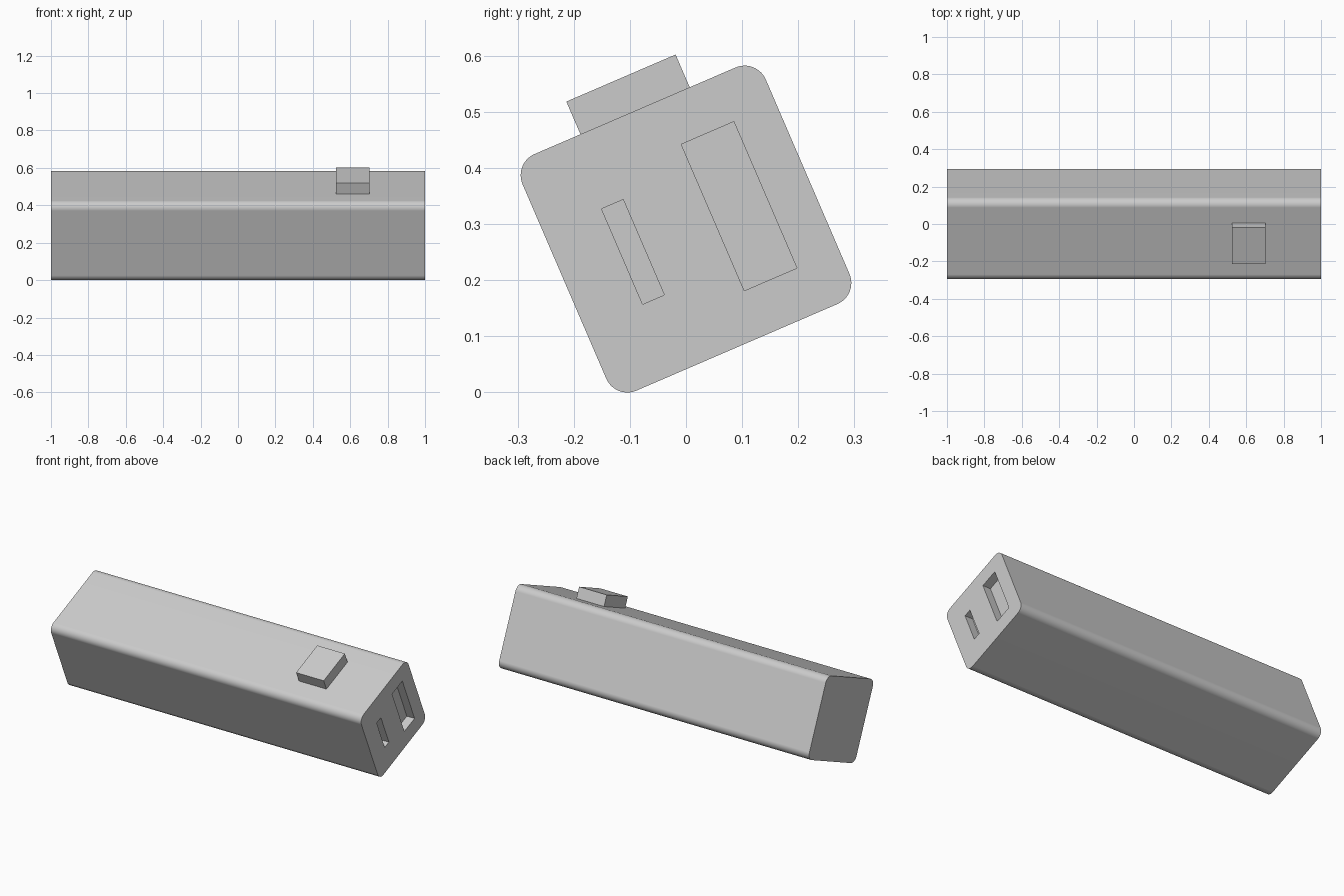
import bpy
import bmesh
from math import radians

if "Cube" in bpy.data.objects:
    bpy.data.objects.remove(bpy.data.objects["Cube"], do_unlink=True)

TILT = radians(23.3)
CENTRE_Z = 0.291
WIDTH, HEIGHT, RADIUS = 0.472, 0.459, 0.041
SLOT_DEPTH = 0.05

grey = bpy.data.materials.new("plain grey")
grey.use_nodes = True
colour = (0.6, 0.6, 0.6, 1)
grey.diffuse_color = colour
grey.node_tree.nodes["Principled BSDF"].inputs["Base Color"].default_value = colour


def box(name, xs, ys, zs, radius=0):
    """Box between limits in the tilted frame, with optional rounded long edges."""
    bm = bmesh.new()
    bmesh.ops.create_cube(bm, size=1)
    for v in bm.verts:
        v.co = [lim[0] if c < 0 else lim[1] for c, lim in zip(v.co, (xs, ys, zs))]
    if radius:
        long_edges = [e for e in bm.edges
                      if abs(e.verts[0].co.x - e.verts[1].co.x) > 0.1]
        bmesh.ops.bevel(bm, geom=long_edges, offset=radius, segments=12,
                        profile=0.5, affect='EDGES')
    mesh = bpy.data.meshes.new(name)
    bm.to_mesh(mesh)
    bm.free()
    mesh.materials.append(grey)
    obj = bpy.data.objects.new(name, mesh)
    obj.rotation_euler.x = TILT
    obj.location.z = CENTRE_Z
    bpy.context.collection.objects.link(obj)
    return obj


# Long rounded body
body = box("body", (-1, 1), (-WIDTH / 2, WIDTH / 2), (-HEIGHT / 2, HEIGHT / 2), RADIUS)

# Two shallow port slots cut into the +x end
bpy.context.view_layer.objects.active = body
for name, ys, half in (("large_port", (0.052, 0.154), 0.142),
                       ("small_port", (-0.124, -0.082), 0.0925)):
    cutter = box(name + "_cutter", (1 - SLOT_DEPTH, 1.1), ys, (-half, half))
    cutter.hide_render = True
    cut = body.modifiers.new(name, 'BOOLEAN')
    cut.operation = 'DIFFERENCE'
    cut.solver = 'EXACT'
    cut.object = cutter
    bpy.context.view_layer.update()
    bpy.ops.object.modifier_apply(modifier=cut.name)
    bpy.data.objects.remove(cutter, do_unlink=True)

# Smooth rounded edges, flat sides
bpy.ops.object.select_all(action='DESELECT')
body.select_set(True)
bpy.ops.object.shade_smooth_by_angle(angle=radians(30))
weighted = body.modifiers.new("flat sides", 'WEIGHTED_NORMAL')
weighted.keep_sharp = True

# Square button on the upper face
box("button", (0.524, 0.702), (-0.106, 0.106), (HEIGHT / 2 - 0.004, 0.293))
